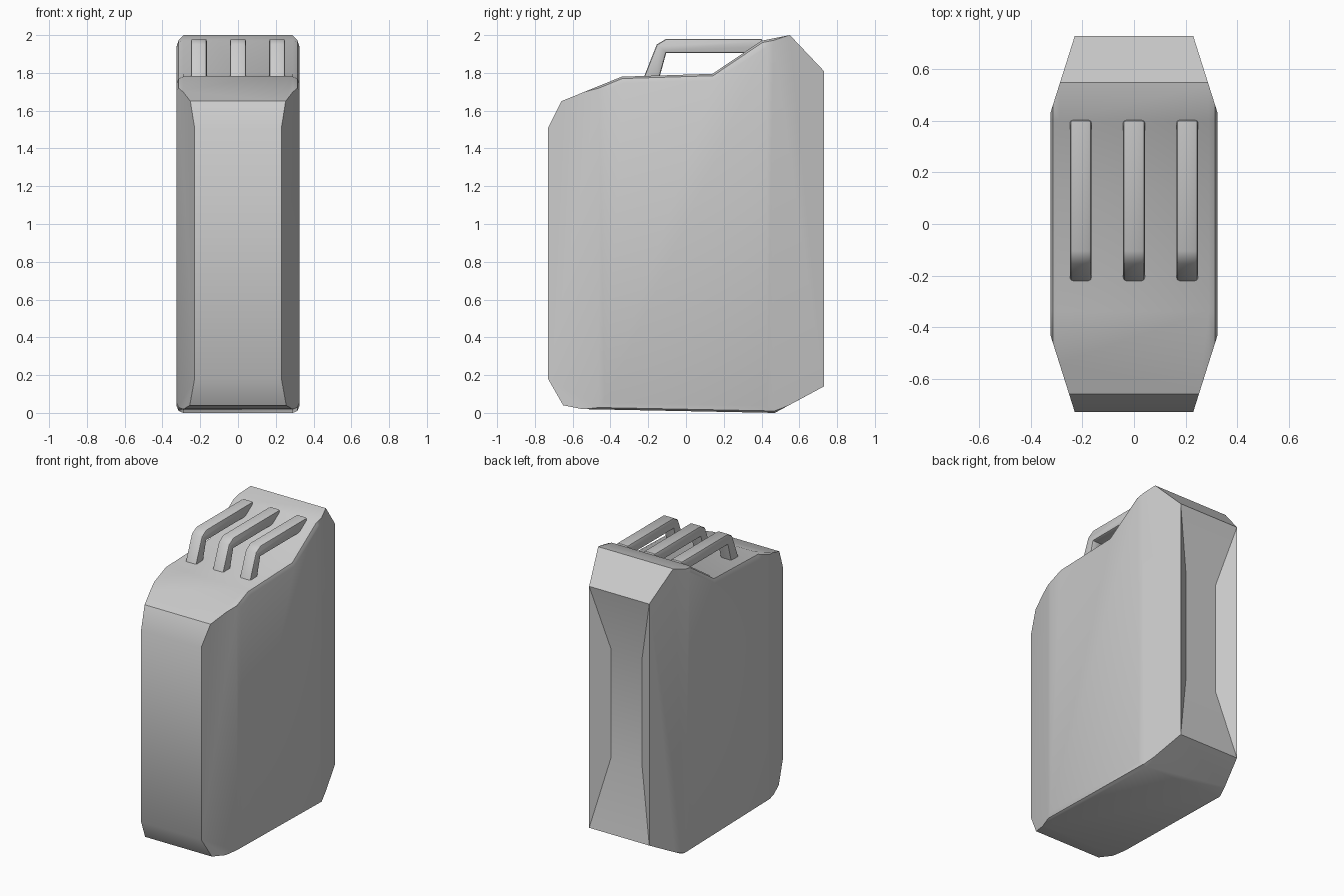
import bpy, bmesh, math
from mathutils import Vector

if "Cube" in bpy.data.objects:
    bpy.data.objects.remove(bpy.data.objects["Cube"])

grey = bpy.data.materials.new("light_grey")
grey.diffuse_color = (0.6, 0.6, 0.6, 1)
grey.use_nodes = True
grey.node_tree.nodes["Principled BSDF"].inputs["Base Color"].default_value = grey.diffuse_color


def prism(profile, x0, x1, rim):
    """Extrude a (y, z) profile along x and bevel the edges of both end caps."""
    bm = bmesh.new()
    face = bm.faces.new([bm.verts.new((x0, y, z)) for y, z in profile])
    ext = bmesh.ops.extrude_face_region(bm, geom=[face])
    for v in ext["geom"]:
        if isinstance(v, bmesh.types.BMVert):
            v.co.x = x1
    bmesh.ops.recalc_face_normals(bm, faces=bm.faces)
    edges = [e for e in bm.edges if abs(e.verts[0].co.x - e.verts[1].co.x) < 1e-5]
    bmesh.ops.bevel(bm, geom=edges, offset=rim, segments=2, profile=0.5, affect='EDGES')
    return bm


def finish(bm, name, angle):
    bmesh.ops.recalc_face_normals(bm, faces=bm.faces)
    mesh = bpy.data.meshes.new(name)
    bm.to_mesh(mesh)
    bm.free()
    mesh.materials.append(grey)
    ob = bpy.data.objects.new(name, mesh)
    bpy.context.collection.objects.link(ob)
    bpy.ops.object.select_all(action='DESELECT')
    ob.select_set(True)
    bpy.context.view_layer.objects.active = ob
    bpy.ops.object.shade_smooth_by_angle(angle=math.radians(angle))
    return ob


# can body: side outline, then corners cut to a taper towards front and back
outline = [(-.73, .18), (-.65, .04), (-.55, .02), (.47, 0), (.73, .14), (.73, 1.81),
           (.55, 2.0), (.40, 1.97), (.14, 1.795), (-.34, 1.78), (-.66, 1.65), (-.73, 1.51)]
body = prism(outline, -.325, .325, .035)
for sx in (-1, 1):
    for sy in (-1, 1):
        cut = bmesh.ops.bisect_plane(
            body, geom=body.verts[:] + body.edges[:] + body.faces[:],
            plane_co=(sx * .23, sy * .73, 0), plane_no=Vector((sx * .30, sy * .095, 0)).normalized(),
            clear_outer=True)
        rim = [e for e in body.edges if e.is_boundary]
        bmesh.ops.holes_fill(body, edges=rim, sides=0)

# sunken panel in the back face
bmesh.ops.recalc_face_normals(body, faces=body.faces)
back = [f for f in body.faces if f.normal.y > .99 and f.calc_center_median().y > .72]
back = max(back, key=lambda f: f.calc_area())
panel = bmesh.ops.extrude_face_region(body, geom=[back])
bmesh.ops.delete(body, geom=[back], context='FACES_ONLY')
for v in panel["geom"]:
    if isinstance(v, bmesh.types.BMVert):
        v.co.x = math.copysign(.12, v.co.x)
        v.co.y -= .08
        v.co.z = 1.38 if v.co.z > 1 else .62
finish(body, "can_body", 35)

# three carrying handles
handle = [(-.23, 1.76), (-.155, 1.95), (-.105, 1.98), (.40, 1.98), (.42, 1.93),
          (.33, 1.905), (-.105, 1.905), (-.145, 1.76)]
for name, x in (("left", -.207), ("middle", 0), ("right", .207)):
    finish(prism(handle, x - .042, x + .042, .012), name + "_handle", 40)
